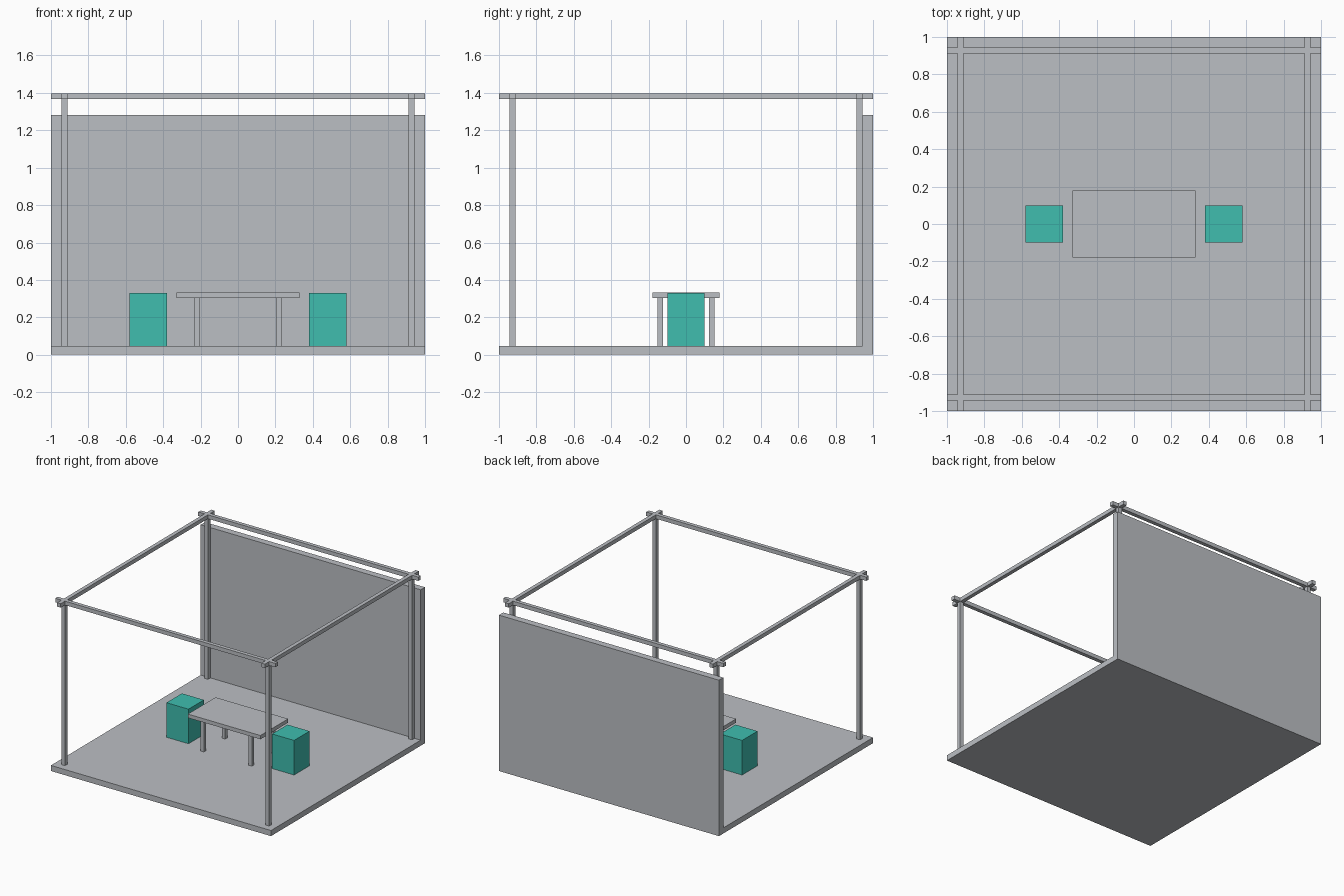
import bpy
import bmesh
from mathutils import Matrix, Vector

old = bpy.data.objects.get("Cube")
if old:
    bpy.data.objects.remove(old, do_unlink=True)


def make_material(name, rgb):
    mat = bpy.data.materials.new(name)
    mat.use_nodes = True
    mat.diffuse_color = (*rgb, 1)
    mat.node_tree.nodes["Principled BSDF"].inputs["Base Color"].default_value = (*rgb, 1)
    return mat


grey = make_material("light_grey", (0.50, 0.52, 0.55))
teal = make_material("teal", (0.05, 0.51, 0.43))


def finish(name, bm, mat):
    bmesh.ops.recalc_face_normals(bm, faces=bm.faces)
    mesh = bpy.data.meshes.new(name)
    bm.to_mesh(mesh)
    bm.free()
    mesh.materials.append(mat)
    obj = bpy.data.objects.new(name, mesh)
    bpy.context.collection.objects.link(obj)
    return obj


def box(name, low, high, mat):
    low, high = Vector(low), Vector(high)
    bm = bmesh.new()
    bmesh.ops.create_cube(bm, size=1, matrix=Matrix.Translation((low + high) / 2)
                          @ Matrix.Diagonal((*(high - low), 1)))
    return finish(name, bm, mat)


FLOOR = 0.046                    # floor surface
INNER, OUTER = 0.912, 0.944      # frame bar edges
BEAM_LOW, BEAM_HIGH = 1.366, 1.398
WALL_TOP = 1.281
SEAT_TOP = 0.33

# Floor slab and back wall as one L-shaped profile, extruded across x
profile = [(-1, 0), (1, 0), (1, WALL_TOP), (OUTER, WALL_TOP), (OUTER, FLOOR), (-1, FLOOR)]
bm = bmesh.new()
face = bm.faces.new([bm.verts.new((-1, y, z)) for y, z in profile])
side = bmesh.ops.extrude_face_region(bm, geom=[face])
bmesh.ops.translate(bm, vec=(2, 0, 0),
                    verts=[v for v in side["geom"] if isinstance(v, bmesh.types.BMVert)])
finish("floor_and_back_wall", bm, grey)


def span(sign, a, b):
    return sorted((sign * a, sign * b))


for sy, depth in ((-1, "front"), (1, "back")):
    y0, y1 = span(sy, INNER, OUTER)
    # Full-width beam
    box(f"{depth}_beam", (-1, y0, BEAM_LOW), (1, y1, BEAM_HIGH), grey)
    for sx, hand in ((-1, "right"), (1, "left")):
        x0, x1 = span(sx, INNER, OUTER)
        # Corner post
        box(f"{depth}_{hand}_post", (x0, y0, FLOOR), (x1, y1, BEAM_LOW), grey)
        # Overhanging end of the side beam
        e0, e1 = span(sy, OUTER, 1)
        box(f"{depth}_{hand}_beam_end", (x0, e0, BEAM_LOW), (x1, e1, BEAM_HIGH), grey)
        # Table leg
        lx0, lx1 = span(sx, 0.204, 0.233)
        ly0, ly1 = span(sy, 0.124, 0.153)
        box(f"{depth}_{hand}_table_leg", (lx0, ly0, FLOOR), (lx1, ly1, 0.303), grey)

for sx, hand in ((-1, "right"), (1, "left")):
    # Side beam between the front and back beams
    x0, x1 = span(sx, INNER, OUTER)
    box(f"{hand}_beam", (x0, -INNER, BEAM_LOW), (x1, INNER, BEAM_HIGH), grey)
    # Block seat
    x0, x1 = span(sx, 0.38, 0.58)
    box(f"{hand}_seat", (x0, -0.1, FLOOR), (x1, 0.1, SEAT_TOP), teal)

# Table top
box("table_top", (-0.33, -0.18, 0.303), (0.33, 0.18, 0.334), grey)
